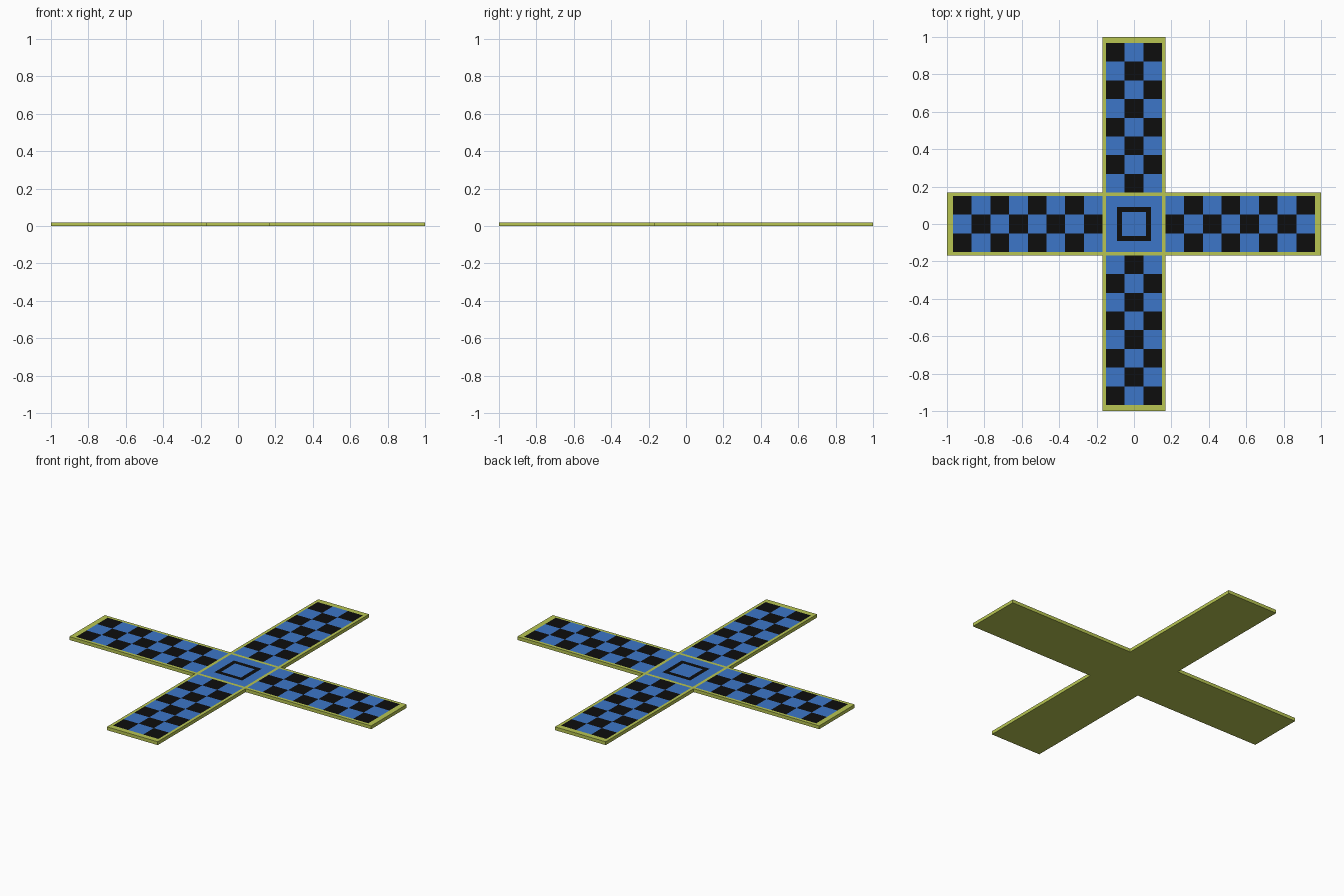
import bpy, bmesh

if "Cube" in bpy.data.objects:
    bpy.data.objects.remove(bpy.data.objects["Cube"])

HALF = 0.168      # half width of an arm
PANEL = 0.15      # half width of the blue panel
TILE = 0.1        # checker tile size
THICK = 0.02


def material(name, rgb):
    m = bpy.data.materials.new(name)
    m.diffuse_color = (*rgb, 1)
    m.use_nodes = True
    m.node_tree.nodes["Principled BSDF"].inputs["Base Color"].default_value = m.diffuse_color
    return m


# Trim is last so the solidify material offset clamps to it on sides and bottom
mats = [material("blue", (0.045, 0.18, 0.58)),
        material("black", (0.004, 0.004, 0.004)),
        material("lime trim", (0.48, 0.56, 0.085))]
BLUE, BLACK, TRIM = 0, 1, 2


def colour(x, y):
    along, across = max(abs(x), abs(y)), min(abs(x), abs(y))
    if along < HALF:                                   # hub: square ring in a panel
        if along > PANEL:
            return TRIM
        return BLACK if 0.065 < along < 0.092 else BLUE
    if across > PANEL or along > HALF + 8 * TILE:      # outer trim
        return TRIM
    column = int((along - HALF) / TILE)                # checkered arm
    row = 0 if across < 0.05 else 1
    return BLACK if (column + row) % 2 == 0 else BLUE


# Cut lines shared by both axes
half_lines = [0.05, 0.065, 0.092, PANEL] + [HALF + TILE * i for i in range(9)] + [1.0]
lines = [-v for v in reversed(half_lines)] + half_lines

# Cross-shaped board: one cell per cut, coloured by rule
bm = bmesh.new()
verts = {}


def vert(i, j):
    if (i, j) not in verts:
        verts[i, j] = bm.verts.new((lines[i], lines[j], THICK))
    return verts[i, j]


for i in range(len(lines) - 1):
    for j in range(len(lines) - 1):
        x, y = (lines[i] + lines[i + 1]) / 2, (lines[j] + lines[j + 1]) / 2
        if min(abs(x), abs(y)) < HALF:
            f = bm.faces.new([vert(i, j), vert(i + 1, j), vert(i + 1, j + 1), vert(i, j + 1)])
            f.material_index = colour(x, y)

mesh = bpy.data.meshes.new("cross_board")
bm.to_mesh(mesh)
bm.free()
for m in mats:
    mesh.materials.append(m)
board = bpy.data.objects.new("cross_board", mesh)
bpy.context.collection.objects.link(board)

# Thickness, with trim colour on the sides and underside
solid = board.modifiers.new("thickness", "SOLIDIFY")
solid.thickness = THICK
solid.offset = -1
solid.material_offset = 2
solid.material_offset_rim = 2
